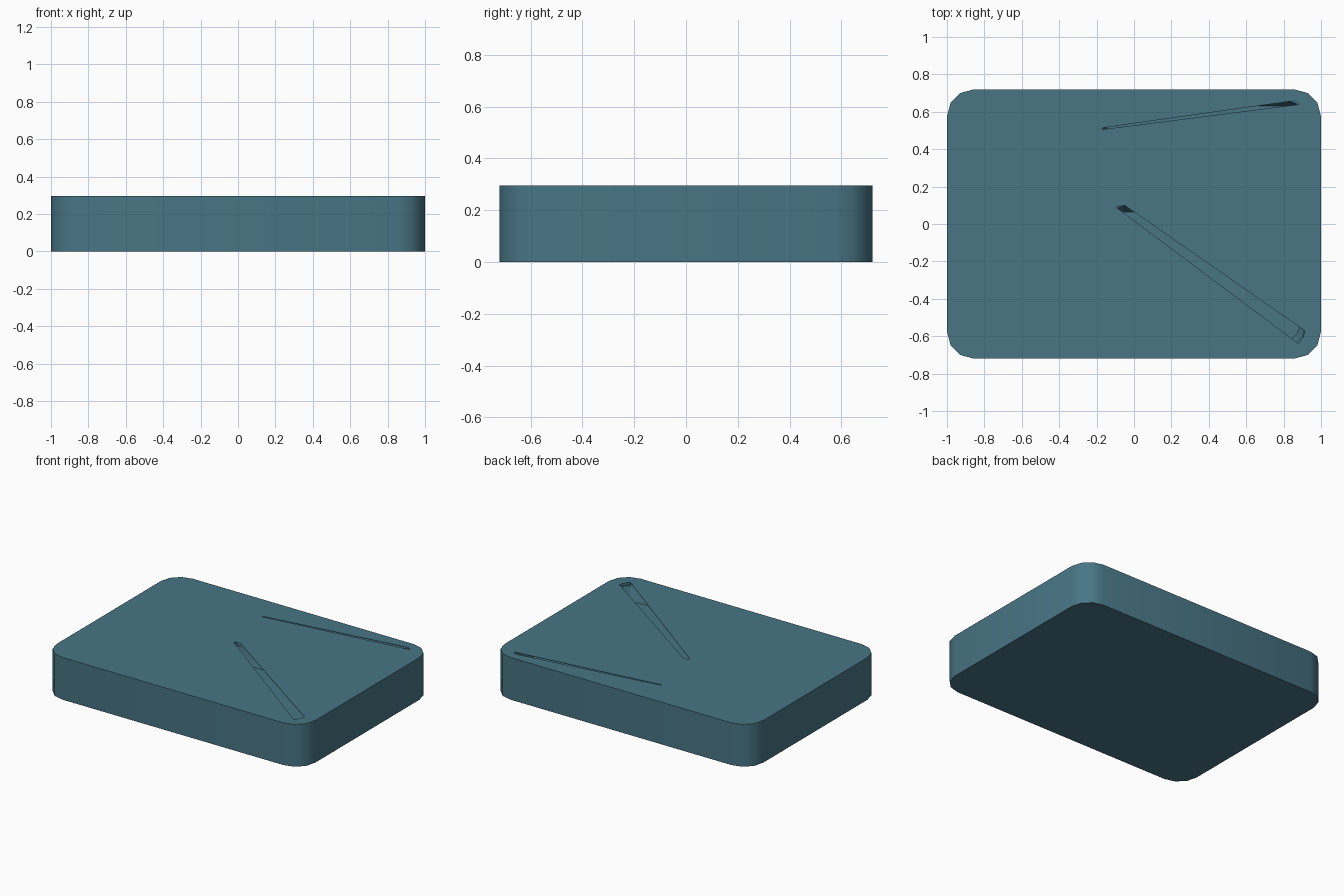
import bpy, bmesh, math

if "Cube" in bpy.data.objects:
    bpy.data.objects.remove(bpy.data.objects["Cube"])

HEIGHT = 0.295


def rounded_rect(x0, x1, y0, y1, r, seg=3):
    """Counter-clockwise outline with rounded corners."""
    pts = []
    corners = [(x1 - r, y1 - r), (x0 + r, y1 - r), (x0 + r, y0 + r), (x1 - r, y0 + r)]
    for i, (cx, cy) in enumerate(corners):
        for k in range(seg + 1):
            a = math.radians(90 * (i + k / seg))
            pts.append((cx + r * math.cos(a), cy + r * math.sin(a)))
    return pts


def loft(name, lower, upper, z0, z1):
    """Closed solid between two outlines with equal point counts."""
    bm = bmesh.new()
    lo = [bm.verts.new((x, y, z0)) for x, y in lower]
    hi = [bm.verts.new((x, y, z1)) for x, y in upper]
    bm.faces.new(lo[::-1])
    bm.faces.new(hi)
    n = len(lo)
    for i in range(n):
        j = (i + 1) % n
        bm.faces.new((lo[i], lo[j], hi[j], hi[i]))
    bmesh.ops.recalc_face_normals(bm, faces=bm.faces)
    mesh = bpy.data.meshes.new(name)
    bm.to_mesh(mesh)
    bm.free()
    obj = bpy.data.objects.new(name, mesh)
    bpy.context.collection.objects.link(obj)
    return obj


def cut(target, cutter):
    """Apply a boolean difference and remove the cutter."""
    mod = target.modifiers.new("cut", 'BOOLEAN')
    mod.operation = 'DIFFERENCE'
    mod.solver = 'EXACT'
    mod.object = cutter
    cutter.hide_render = True
    bpy.context.view_layer.objects.active = target
    bpy.ops.object.modifier_apply(modifier=mod.name)
    bpy.data.objects.remove(cutter)


# Tray body with rounded corners
outline = rounded_rect(-1, 1, -0.72, 0.72, 0.145)
tray = loft("tray_body", outline, outline, 0, HEIGHT)

# Two covered compartments with drafted walls
draft = 0.035
for x0, x1, y0, y1 in [(-0.17, 0.92, -0.66, 0.1), (-0.18, 0.92, 0.17, 0.665)]:
    top = rounded_rect(x0, x1, y0, y1, 0.11)
    floor = rounded_rect(x0 + draft, x1 - draft, y0 + draft, y1 - draft, 0.08)
    cut(tray, loft("compartment_cutter", floor, top, 0.175, HEIGHT - 0.003))

# Narrow tapered openings in the top
slots = [
    [(-0.095, 0.09), (0.86, -0.625), (0.88, -0.64), (0.905, -0.605), (0.912, -0.57),
     (-0.05, 0.099), (-0.085, 0.099)],
    [(-0.168, 0.506), (0.87, 0.638), (0.882, 0.643), (0.86, 0.657), (0.83, 0.655),
     (-0.168, 0.514)],
]
for pts in slots:
    cut(tray, loft("slot_cutter", pts, pts, HEIGHT - 0.02, HEIGHT + 0.05))

# Smooth rounded corners, crisp rims
tray.select_set(True)
bpy.context.view_layer.objects.active = tray
bpy.ops.object.shade_smooth_by_angle(angle=math.radians(40))

mat = bpy.data.materials.new("blue_grey")
mat.diffuse_color = (0.065, 0.18, 0.235, 1)
mat.use_nodes = True
mat.node_tree.nodes["Principled BSDF"].inputs["Base Color"].default_value = mat.diffuse_color
tray.data.materials.clear()
tray.data.materials.append(mat)
